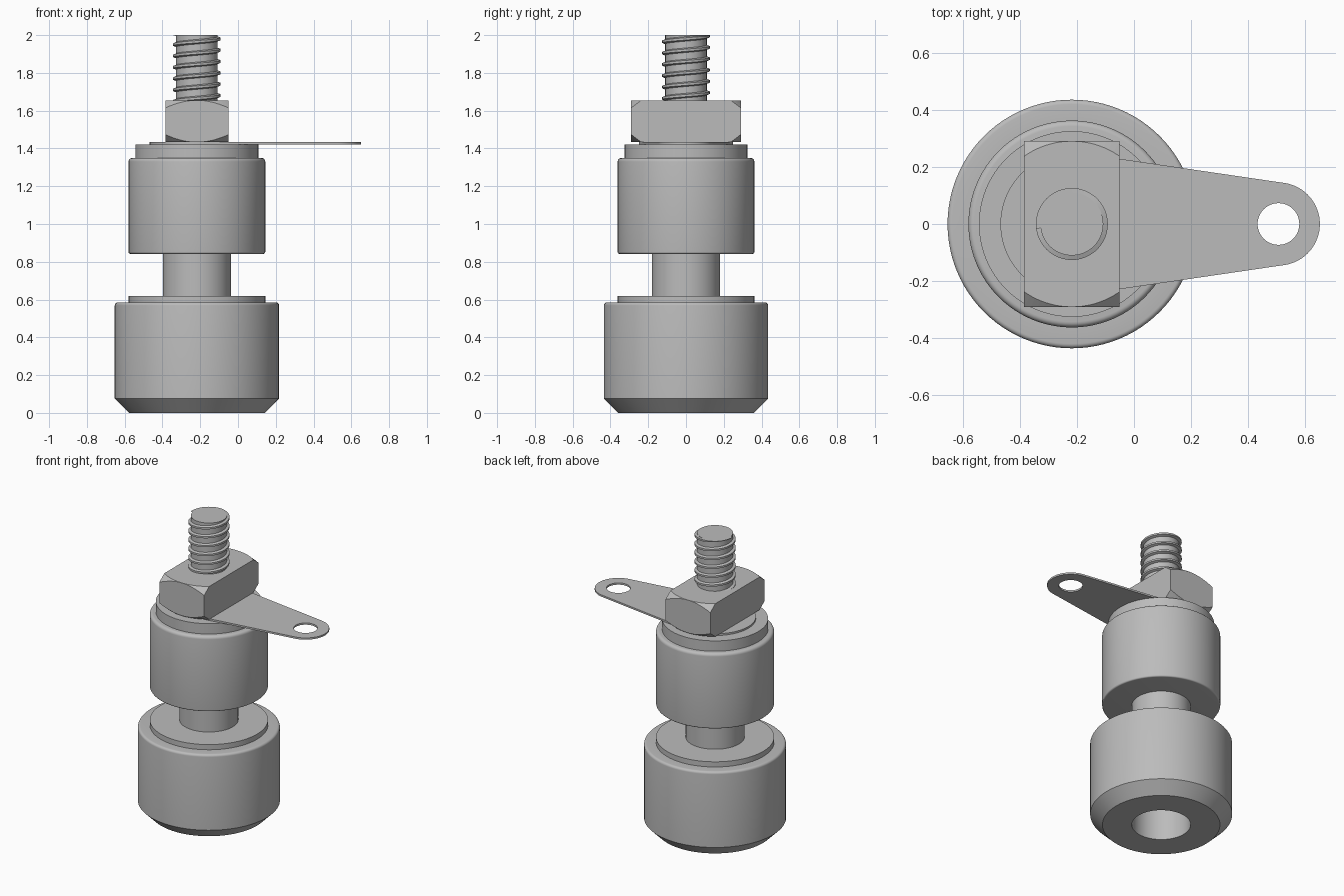
import bpy, bmesh, math
from mathutils import Vector

if "Cube" in bpy.data.objects:
    bpy.data.objects.remove(bpy.data.objects["Cube"], do_unlink=True)

AXIS = -0.2175   # x of the turned axis
SEGMENTS = 96

metal = bpy.data.materials.new("grey metal")
GREY = (0.5, 0.5, 0.5, 1)
metal.diffuse_color = GREY
metal.use_nodes = True
metal.node_tree.nodes["Principled BSDF"].inputs["Base Color"].default_value = GREY


def finish(bm, name, smooth=True):
    bmesh.ops.remove_doubles(bm, verts=bm.verts, dist=1e-5)
    bmesh.ops.recalc_face_normals(bm, faces=bm.faces)
    mesh = bpy.data.meshes.new(name)
    bm.to_mesh(mesh)
    bm.free()
    mesh.materials.append(metal)
    obj = bpy.data.objects.new(name, mesh)
    obj.location.x = AXIS
    bpy.context.collection.objects.link(obj)
    if smooth:
        bpy.ops.object.select_all(action='DESELECT')
        obj.select_set(True)
        bpy.context.view_layer.objects.active = obj
        bpy.ops.object.shade_smooth_by_angle(angle=math.radians(30))
    return obj


def rounded(profile, steps=5):
    """Replace each (r, z, fillet) corner by a small curve."""
    out = []
    for i, p in enumerate(profile):
        corner = Vector(p[:2])
        if len(p) == 2:
            out.append(corner)
            continue
        a = corner + (Vector(profile[i - 1][:2]) - corner).normalized() * p[2]
        b = corner + (Vector(profile[i + 1][:2]) - corner).normalized() * p[2]
        centre = a + b - corner
        for k in range(steps + 1):
            t = k / steps * math.pi / 2
            out.append(centre + (a - centre) * math.cos(t) + (b - centre) * math.sin(t))
    return out


def lathe(name, profile, smooth=True):
    bm = bmesh.new()
    verts = [bm.verts.new((p.x, 0, p.y)) for p in rounded(profile)]
    edges = [bm.edges.new(pair) for pair in zip(verts, verts[1:])]
    bmesh.ops.spin(bm, geom=verts + edges, cent=(0, 0, 0), axis=(0, 0, 1),
                   angle=2 * math.pi, steps=SEGMENTS, use_duplicate=False)
    return finish(bm, name, smooth)


# Turned parts, listed from the axis outwards and back
lathe("base_knob", [(0, 0.45), (0.18, 0.45), (0.18, 0), (0.36, 0), (0.435, 0.075),
                    (0.435, 0.585, 0.016), (0.362, 0.585), (0.362, 0.62), (0, 0.62)])
lathe("centre_post", [(0, 0.6), (0.18, 0.6), (0.18, 0.86), (0, 0.86)])
lathe("upper_sleeve", [(0, 0.842), (0.362, 0.842, 0.01), (0.362, 1.35, 0.02), (0, 1.35)])
lathe("insulating_washer", [(0, 1.34), (0.325, 1.34), (0.325, 1.42), (0, 1.42)])
lathe("stud_core", [(0, 1.41), (0.11, 1.41), (0.11, 2), (0, 2)])

# Hex nut, its corners trimmed by a double cone
NUT_LOW, NUT_HIGH, FLAT = 1.433, 1.655, 0.29
bm = bmesh.new()
bmesh.ops.create_cone(bm, cap_ends=True, segments=6, depth=NUT_HIGH - NUT_LOW,
                      radius1=0.335, radius2=0.335)
for v in bm.verts:
    angle = round(math.atan2(v.co.y, v.co.x) / (math.pi / 3)) * math.pi / 3
    if abs(v.co.y) > 0.3 or abs(v.co.x) < 0.01:   # put corners on the x axis
        angle = math.atan2(v.co.y, v.co.x) + math.pi / 6
    v.co.x, v.co.y = 0.335 * math.cos(angle), 0.335 * math.sin(angle)
    v.co.z += (NUT_LOW + NUT_HIGH) / 2
nut = finish(bm, "hex_nut", smooth=False)
trim = lathe("nut_trim", [(0, NUT_LOW), (FLAT, NUT_LOW), (0.39, NUT_LOW + 0.09),
                          (0.39, NUT_HIGH - 0.09), (FLAT, NUT_HIGH), (0, NUT_HIGH)], False)
cut = nut.modifiers.new("corner_trim", 'BOOLEAN')
cut.operation, cut.object, cut.solver = 'INTERSECT', trim, 'EXACT'
bpy.context.view_layer.update()
trimmed = bpy.data.meshes.new_from_object(
    nut.evaluated_get(bpy.context.evaluated_depsgraph_get()))
nut.modifiers.clear()
nut.data = trimmed
bpy.data.objects.remove(trim, do_unlink=True)

# Screw thread: a trapezoid swept up a helix and cut level with the stud top
PITCH, TURN_STEPS, START = 0.06, 48, 1.56
section = [(0.1, -0.016), (0.126, -0.006), (0.126, 0.006), (0.1, 0.016)]
bm = bmesh.new()
rings = []
for i in range(int((2.012 - START) / PITCH * TURN_STEPS) + 1):
    a = 2 * math.pi * i / TURN_STEPS
    z = START + PITCH * i / TURN_STEPS
    rings.append([bm.verts.new((r * math.cos(a), r * math.sin(a), min(z + dz, 2)))
                  for r, dz in section])
for low, high in zip(rings, rings[1:]):
    for k in range(4):
        n = (k + 1) % 4
        bm.faces.new((low[k], low[n], high[n], high[k]))
bm.faces.new(rings[0])
bm.faces.new(rings[-1])
finish(bm, "screw_thread")

# Solder lug: two arcs joined by tangents, with an eyelet hole
REACH, BIG, SMALL, HOLE = 0.723, 0.25, 0.145, 0.073
tangent = math.acos((BIG - SMALL) / REACH)


def arc(cx, radius, start, end, count):
    return [(cx + radius * math.cos(start + (end - start) * i / count),
             radius * math.sin(start + (end - start) * i / count))
            for i in range(count + 1)]


outline = (arc(0, BIG, tangent, 2 * math.pi - tangent, 48)
           + arc(REACH, SMALL, -tangent, tangent, 32))
eyelet = arc(REACH, HOLE, 0, 2 * math.pi, 48)[:-1]
curve = bpy.data.curves.new("solder_lug", 'CURVE')
curve.dimensions, curve.fill_mode, curve.extrude = '2D', 'BOTH', 0.006
for loop in (outline, eyelet):
    spline = curve.splines.new('POLY')
    spline.points.add(len(loop) - 1)
    for point, (x, y) in zip(spline.points, loop):
        point.co = (x, y, 0, 1)
    spline.use_cyclic_u = True
shape = bpy.data.objects.new("lug_outline", curve)
bpy.context.collection.objects.link(shape)
bpy.context.view_layer.update()
bm = bmesh.new()
bm.from_mesh(shape.evaluated_get(bpy.context.evaluated_depsgraph_get()).to_mesh())
bpy.data.objects.remove(shape, do_unlink=True)
bmesh.ops.translate(bm, verts=bm.verts, vec=(0, 0, 1.427))
finish(bm, "solder_lug")
